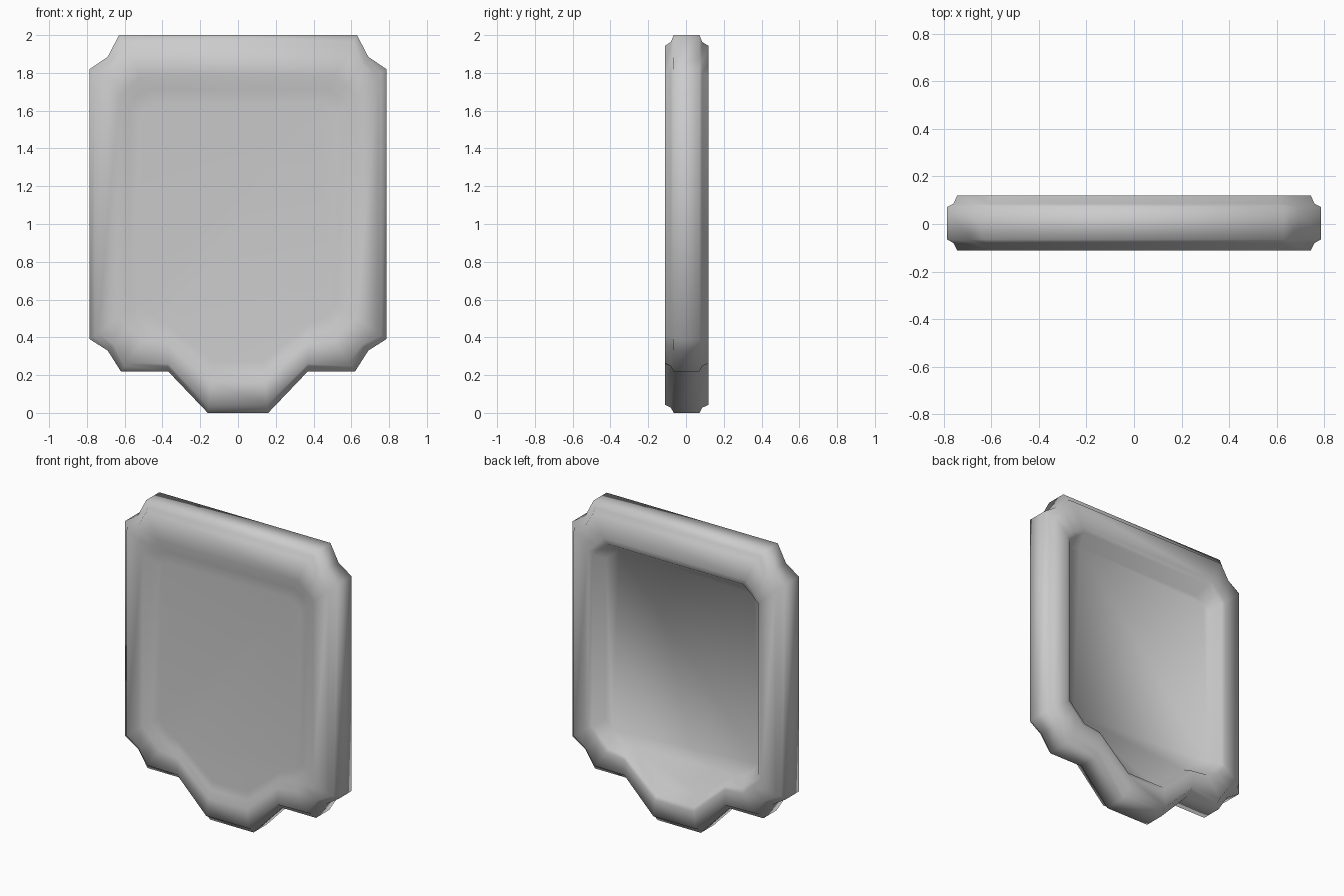
import bpy
import bmesh

if "Cube" in bpy.data.objects:
    bpy.data.objects.remove(bpy.data.objects["Cube"], do_unlink=True)

# Right half of the outer silhouette and of the rim's inner edge, bottom to top
OUTER = [(.16, 0), (.37, .22), (.62, .22), (.69, .33),
         (.785, .39), (.785, 1.82), (.69, 1.885), (.63, 2)]
INNER = [(.14, .18), (.37, .385), (.49, .40), (.55, .46),
         (.61, .52), (.61, 1.66), (.56, 1.71), (.5, 1.76)]

# Cross-section of the rim: (blend from outer to inner outline, depth y)
FRONT = [(1.5, -.085), (1.2, -.09), (.9, -.107), (.24, -.112), (.15, -.08), (0, -.065)]
BACK = [(0, .072), (.15, .085), (.24, .12), (.85, .119), (1, .112), (1.25, .035)]


def ring(bm, blend, y):
    """Closed, mirrored loop of vertices between the two outlines."""
    half = [(a + (c - a) * blend, b + (d - b) * blend)
            for (a, b), (c, d) in zip(OUTER, INNER)]
    full = half + [(-x, z) for x, z in reversed(half)]
    return [bm.verts.new((x, y, z)) for x, z in full]


grey = bpy.data.materials.new("plain grey")
grey.use_nodes = True
colour = (.6, .6, .6, 1)
grey.diffuse_color = colour
grey.node_tree.nodes["Principled BSDF"].inputs["Base Color"].default_value = colour

# Notched plate: rings bridged from the shallow front panel to the deep back recess
bm = bmesh.new()
rings = [ring(bm, t, y) for t, y in FRONT + BACK]
for lower, upper in zip(rings, rings[1:]):
    for i in range(len(lower)):
        j = (i + 1) % len(lower)
        bm.faces.new((lower[i], lower[j], upper[j], upper[i]))

# Sunken panels front and back
for end in (rings[0], rings[-1]):
    bm.faces.new(end)
bmesh.ops.recalc_face_normals(bm, faces=bm.faces)

mesh = bpy.data.meshes.new("notched_plate")
bm.to_mesh(mesh)
bm.free()
mesh.materials.append(grey)
plate = bpy.data.objects.new("notched_plate", mesh)
bpy.context.collection.objects.link(plate)
bpy.context.view_layer.objects.active = plate
plate.select_set(True)
bpy.ops.object.shade_smooth_by_angle(angle=1.2)
